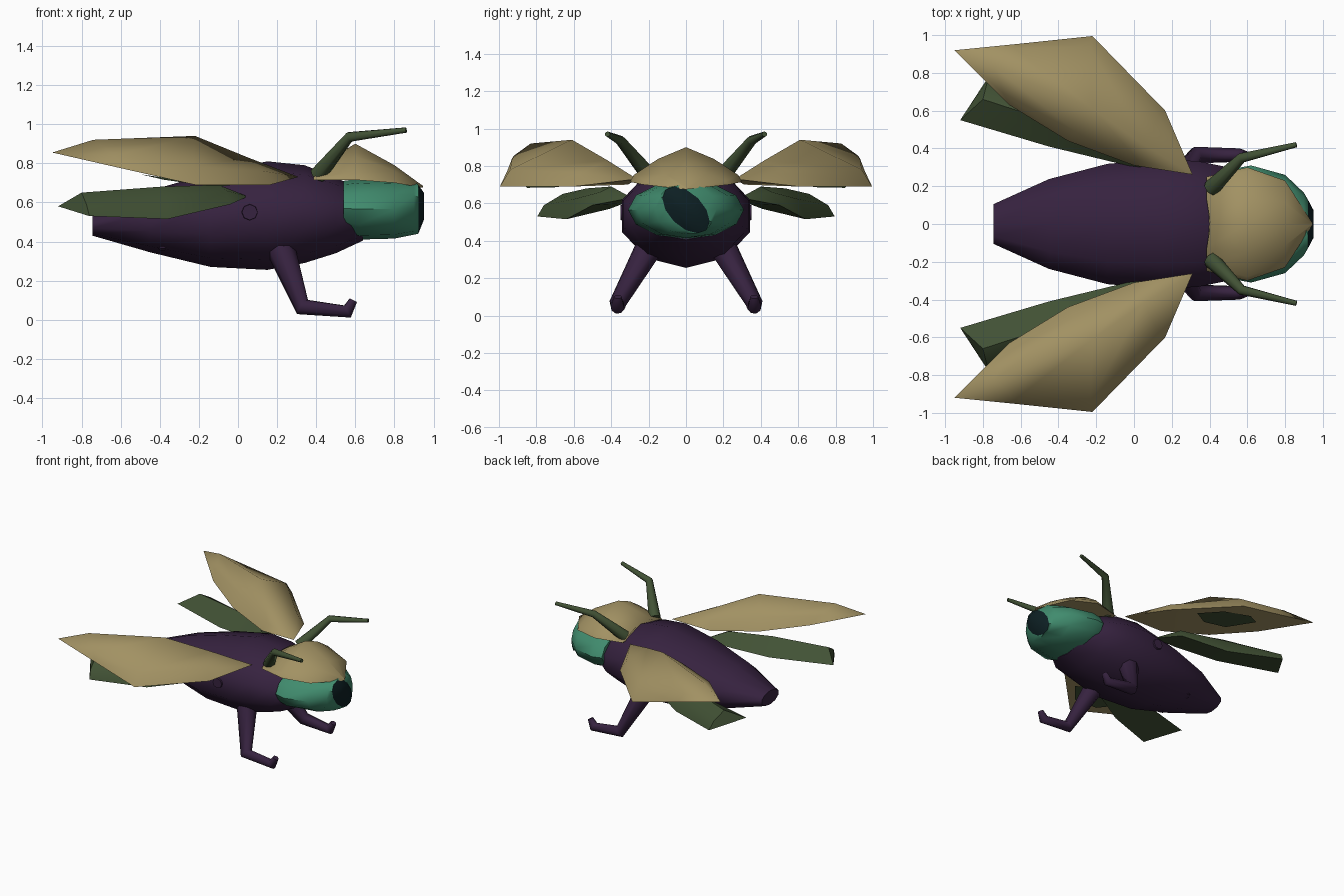
import bpy
import bmesh
import math

cube = bpy.data.objects.get("Cube")
if cube:
    bpy.data.objects.remove(cube, do_unlink=True)


def material(name, red, green, blue):
    mat = bpy.data.materials.new(name)
    mat.use_nodes = True
    color = (red, green, blue, 1)
    mat.diffuse_color = color
    shader = next(n for n in mat.node_tree.nodes if n.type == "BSDF_PRINCIPLED")
    shader.inputs["Base Color"].default_value = color
    shader.inputs["Roughness"].default_value = 0.8
    return mat


PURPLE = material("dark purple", .037, .016, .05)
TAN = material("shell tan", .36, .285, .125)
TEAL = material("teal green", .052, .26, .155)
MOSS = material("moss green", .053, .083, .035)
INK = material("dark ink", .004, .014, .017)


def mirror(obj):
    """Mirror across the model's long centre plane."""
    mod = obj.modifiers.new("Mirror", "MIRROR")
    mod.use_axis = (False, True, False)


def loft(name, rows, mats, closed=True, angle=50):
    """Skin rows of points; closed rows become capped tubes."""
    bm = bmesh.new()
    rings = [[bm.verts.new(p) for p in row] for row in rows]
    count = len(rings[0])
    for a, b in zip(rings, rings[1:]):
        for i in range(count if closed else count - 1):
            j = (i + 1) % count
            bm.faces.new((a[i], a[j], b[j], b[i]))
    if closed:
        bm.faces.new(rings[0])
        bm.faces.new(rings[-1])
    bmesh.ops.remove_doubles(bm, verts=bm.verts, dist=.0005)
    bmesh.ops.recalc_face_normals(bm, faces=bm.faces)
    mesh = bpy.data.meshes.new(name)
    bm.to_mesh(mesh)
    bm.free()
    for mat in mats:
        mesh.materials.append(mat)
    obj = bpy.data.objects.new(name, mesh)
    bpy.context.collection.objects.link(obj)
    bpy.ops.object.select_all(action="DESELECT")
    obj.select_set(True)
    bpy.context.view_layer.objects.active = obj
    bpy.ops.object.shade_smooth_by_angle(angle=math.radians(angle))
    return obj


def oval(x, half_width, bottom, top, sides, lean=0):
    """Upright polygon ring with a vertex at top and bottom."""
    middle, height = (top + bottom) / 2, (top - bottom) / 2
    turns = [math.tau * i / sides for i in range(sides)]
    return [(x, half_width * math.sin(t) - lean * height * math.cos(t),
             middle + height * math.cos(t)) for t in turns]


def limb(name, points, mat):
    """Mirrored tapering tube; each point is x, y, z, radius."""
    curve = bpy.data.curves.new(name, "CURVE")
    curve.dimensions = "3D"
    curve.bevel_depth = 1
    curve.bevel_resolution = 2
    curve.use_fill_caps = True
    spline = curve.splines.new("POLY")
    spline.points.add(len(points) - 1)
    for target, (x, y, z, radius) in zip(spline.points, points):
        target.co = (x, y, z, 1)
        target.radius = radius
    curve.materials.append(mat)
    obj = bpy.data.objects.new(name, curve)
    bpy.context.collection.objects.link(obj)
    mirror(obj)


# Body: plump hull tapering to the tail
hull = [(-.745, .11, .43, .54), (-.45, .25, .345, .66), (-.14, .335, .27, .75),
        (.15, .36, .255, .81), (.34, .35, .29, .79), (.5, .315, .34, .73),
        (.64, .2, .405, .65)]
loft("body", [oval(*s, 10) for s in hull], [PURPLE])

# Head with a dark leaning pupil on the front
skull = [(.54, .295, .43, .71), (.62, .31, .41, .72), (.8, .26, .415, .715),
         (.9, .165, .435, .705)]
pupil = [(.922, .11, .44, .69), (.95, .065, .51, .65)]
head = loft("head", [oval(*s, 12) for s in skull]
            + [oval(*s, 12, lean=.5) for s in pupil], [TEAL, INK])
for face in head.data.polygons:
    if face.center.x > .92:
        face.material_index = 1

# Neck shield: ridged cap over the head, x, half width, rim and crest heights
shield = []
for x, width, rim, crest in [(.385, .25, .715, .785), (.6, .3, .715, .9),
                             (.8, .23, .70, .79), (.945, .005, .675, .685)]:
    rise = crest - rim
    half = [(x, width, rim), (x, width * .93, rim + rise * .2),
            (x, width / 2, rim + rise * .66)]
    shield.append([(x, -y, z) for x, y, z in half]
                  + [(x + .02 * (x < .5), 0, crest)] + half[::-1])
loft("neck_shield", shield, [TAN], angle=70)

# Wing cases: domed lenses, rows from root to tip, inner to outer edge
root, tip = (.31, .262, .73), (-.95, .92, .855)
mirror(loft("wing_case", [
    [root] * 5,
    [(0, .31, .70), (.02, .34, .76), (.05, .42, .83), (.13, .57, .76),
     (.165, .6, .69)],
    [(-.35, .44, .74), (-.31, .49, .83), (-.22, .61, .94), (-.23, .94, .78),
     (-.22, .995, .69)],
    [(-.66, .63, .80), (-.69, .69, .86), (-.74, .83, .92), (-.63, .93, .84),
     (-.6, .955, .775)],
    [tip] * 5], [TAN], angle=75))

# Dark patch on the underside of each wing case
mirror(loft("wing_case_patch", [
    [(-.02, .7, .686)] * 2,
    [(-.15, .62, .696), (-.15, .85, .683)],
    [(-.35, .63, .722), (-.38, .88, .716)],
    [(-.5, .8, .744)] * 2], [MOSS], closed=False))

# Hind wings below the cases
mirror(loft("hind_wing", [
    [(.05, .29, .63)] * 4,
    [(-.12, .33, .6), (-.1, .4, .69), (-.06, .46, .66), (-.04, .5, .59)],
    [(-.45, .41, .57), (-.4, .53, .68), (-.37, .61, .62), (-.36, .64, .515)],
    [(-.92, .55, .58), (-.8, .66, .65), (-.775, .76, .59), (-.76, .795, .53)]],
    [MOSS], angle=60))

# Antennae
limb("antenna", [(.41, .19, .74, .045), (.57, .35, .935, .027),
                 (.86, .42, .97, .014)], MOSS)

# Front legs with bent feet
limb("front_leg", [(.22, .2, .36, .075), (.33, .365, .065, .046),
                   (.56, .365, .042, .037), (.59, .365, .1, .022)], PURPLE)

# Folded leg stubs along the flank and belly
limb("middle_leg_stub", [(.06, .3, .55, .045), (.06, .35, .55, .04)], PURPLE)
limb("rear_leg_stub", [(-.38, .14, .39, .03), (-.38, .15, .36, .025)], PURPLE)
